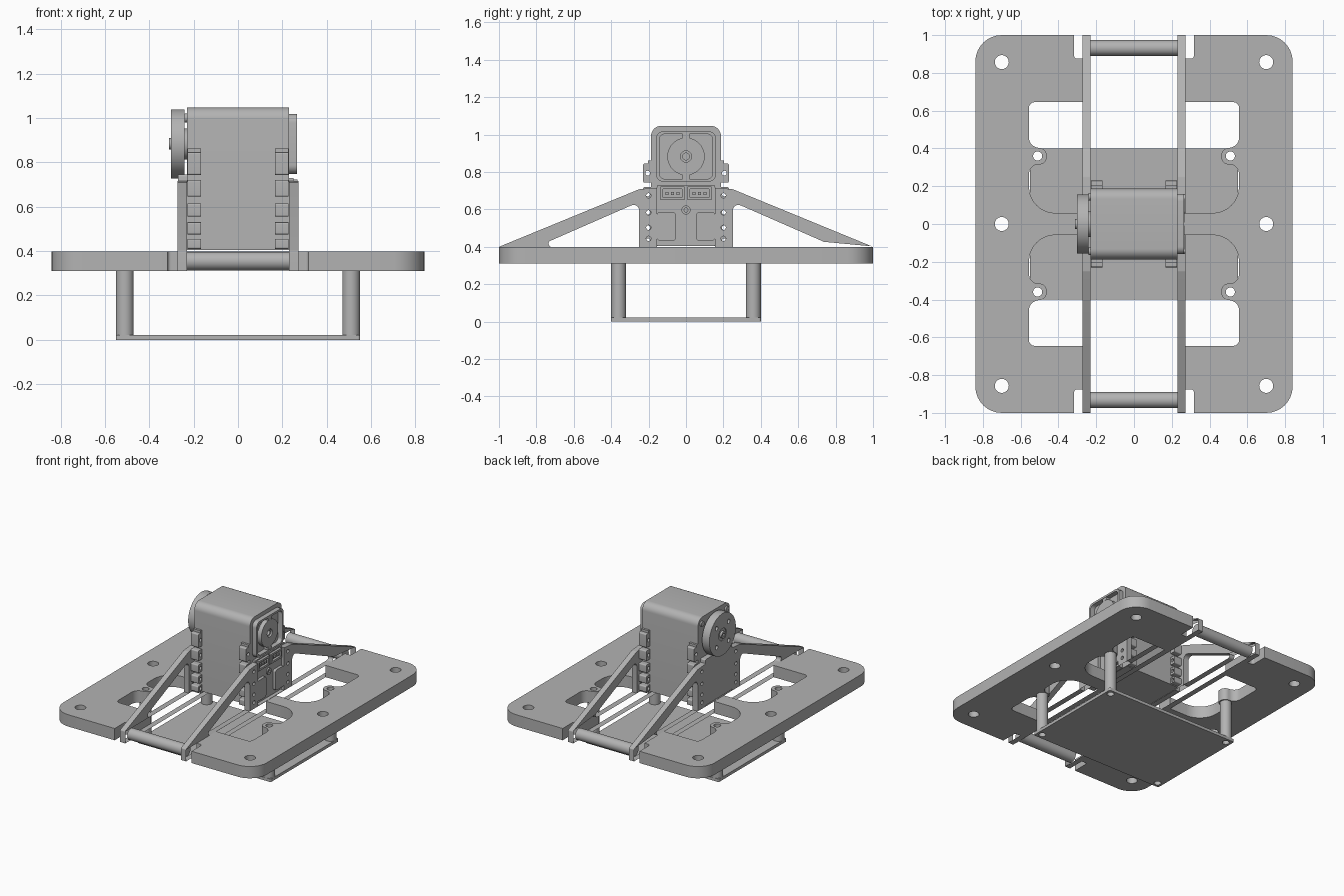
import bpy, bmesh, math
from mathutils import Matrix, Vector

cube = bpy.data.objects.get("Cube")
if cube:
    bpy.data.objects.remove(cube, do_unlink=True)

grey = bpy.data.materials.new("plain grey")
grey.use_nodes = True
grey.diffuse_color = (0.45, 0.45, 0.45, 1)
grey.node_tree.nodes["Principled BSDF"].inputs["Base Color"].default_value = (0.45, 0.45, 0.45, 1)

# Local profile axes -> world: "z" keeps (x, y); "x" maps the profile to (y, z)
AXES = {"z": Matrix.Identity(4),
        "x": Matrix(((0, 0, 1, 0), (1, 0, 0, 0), (0, 1, 0, 0), (0, 0, 0, 1)))}


def circle(cx, cy, r, n=40):
    return [(cx + r * math.cos(math.tau * i / n), cy + r * math.sin(math.tau * i / n))
            for i in range(n)]


def rounded(pts, steps=8):
    """Outline from (x, y, corner radius) points."""
    out = []
    for i, (x, y, r) in enumerate(pts):
        p = Vector((x, y))
        if r == 0:
            out.append((x, y))
            continue
        a = (Vector(pts[i - 1][:2]) - p).normalized()
        b = (Vector(pts[(i + 1) % len(pts)][:2]) - p).normalized()
        half = a.angle(b) / 2
        centre = p + (a + b).normalized() * (r / math.sin(half))
        s = p + a * (r / math.tan(half)) - centre
        e = p + b * (r / math.tan(half)) - centre
        sweep = s.angle_signed(e)
        for k in range(steps + 1):
            t = -sweep * k / steps
            out.append((centre.x + s.x * math.cos(t) - s.y * math.sin(t),
                        centre.y + s.x * math.sin(t) + s.y * math.cos(t)))
    return out


def rect(x0, x1, y0, y1, r=0):
    return rounded([(x0, y0, r), (x1, y0, r), (x1, y1, r), (x0, y1, r)])


def prism(name, axis, lo, hi, *loops):
    """Extrude an outline (first loop) with holes (other loops) from lo to hi."""
    curve = bpy.data.curves.new(name, "CURVE")
    curve.dimensions = "2D"
    curve.fill_mode = "BOTH"
    curve.extrude = (hi - lo) / 2
    for loop in loops:
        s = curve.splines.new("POLY")
        s.points.add(len(loop) - 1)
        for pt, (x, y) in zip(s.points, loop):
            pt.co = (x, y, 0, 1)
        s.use_cyclic_u = True
    temp = bpy.data.objects.new(name + "_profile", curve)
    bpy.context.collection.objects.link(temp)
    dg = bpy.context.evaluated_depsgraph_get()
    mesh = bpy.data.meshes.new_from_object(temp.evaluated_get(dg))
    bpy.data.objects.remove(temp, do_unlink=True)
    mesh.transform(AXES[axis] @ Matrix.Translation((0, 0, (lo + hi) / 2)))
    bm = bmesh.new()
    bm.from_mesh(mesh)
    bmesh.ops.remove_doubles(bm, verts=bm.verts, dist=1e-5)
    bmesh.ops.recalc_face_normals(bm, faces=bm.faces)
    bm.to_mesh(mesh)
    bm.free()
    mesh.materials.clear()
    mesh.materials.append(grey)
    ob = bpy.data.objects.new(name, mesh)
    bpy.context.collection.objects.link(ob)
    bpy.ops.object.select_all(action="DESELECT")
    ob.select_set(True)
    bpy.context.view_layer.objects.active = ob
    bpy.ops.object.shade_smooth_by_angle(angle=math.radians(30))
    return ob


SIDES = (("left", 1), ("right", -1))
CORNERS = [(sx * 0.51, sy * 0.36) for sx in (1, -1) for sy in (1, -1)]

# Deck halves: C-shaped outlines with lobed windows and post bosses
upper = [(0.84, 1, 0.14), (0.317, 1, 0), (0.317, 0.875, 0.015), (0.27, 0.875, 0),
         (0.27, 0.645, 0), (0.556, 0.645, 0.03), (0.556, 0.403, 0.055),
         (0.462, 0.403, 0.04), (0.462, 0.315, 0.04), (0.556, 0.315, 0.05),
         (0.556, 0.058, 0.14), (0.27, 0.058, 0)]
deck = upper + [(x, -y, r) for x, y, r in reversed(upper)]
for side, s in SIDES:
    holes = [circle(s * 0.7, y, 0.037) for y in (-0.857, 0, 0.857)]
    holes += [circle(x, y, 0.024) for x, y in CORNERS if x * s > 0]
    prism(side + "_deck", "z", 0.31, 0.398,
          rounded([(s * x, y, r) for x, y, r in deck]), *holes)

# Bottom plate and its hollow posts
prism("bottom_plate", "z", 0, 0.022, rect(-0.55, 0.55, -0.4, 0.4, 0.01),
      *[circle(x, y, 0.024) for x, y in CORNERS])
for x, y in CORNERS:
    prism("post", "z", 0.022, 0.31, circle(x, y, 0.04), circle(x, y, 0.024))

# Side frames: triangular trusses with a central slot for the motor
half = [(1, 0.31, 0), (1, 0.4, 0.01), (0.25, 0.708, 0.02), (0.155, 0.716, 0), (0.155, 0.4, 0)]
frame = half + [(-y, z, r) for y, z, r in reversed(half)]
truss = [(0.25, 0.397, 0), (0.75, 0.397, 0.02), (0.73, 0.43, 0.015), (0.25, 0.64, 0.03)]
bolts = [circle(m * 0.2, z, 0.013, 16) for m in (1, -1) for z in (0.674, 0.583, 0.503, 0.444)]
for side, s in SIDES:
    lo, hi = sorted((s * 0.23, s * 0.272))
    prism(side + "_side_frame", "x", lo, hi, rounded(frame),
          *[rounded([(m * y, z, r) for y, z, r in truss]) for m in (1, -1)], *bolts)

# Cross rods at both ends
for name, y in (("front_rod", -0.932), ("back_rod", 0.932)):
    prism(name, "x", -0.232, 0.232, circle(y, 0.355, 0.042))

# Motor body and its slotted mounting lugs
prism("motor_body", "x", -0.23, 0.23,
      rounded([(-0.187, 0.405, 0), (0.187, 0.405, 0), (0.187, 1.047, 0.055), (-0.187, 1.047, 0.055)]))
LUGS = ((0.743, 0.845), (0.645, 0.72), (0.555, 0.615), (0.475, 0.53), (0.41, 0.455))
for z0, z1 in LUGS:
    for m in (1, -1):
        y0, y1 = sorted((m * 0.17, m * 0.229))
        for s in (1, -1):
            lo, hi = sorted((s * 0.167, s * 0.228))
            prism("mounting_lug", "x", lo, hi, rect(y0, y1, z0, z1, 0.008),
                  circle(m * 0.205, (z0 + z1) / 2, 0.013, 16))
            if z0 > 0.7:
                prism("lug_step", "x", lo, hi, rect(*sorted((m * 0.18, m * 0.203)), 0.84, 0.862))

# Idler side: lower cover, rim, idler disc
prism("idler_cover", "x", 0.229, 0.25, rect(-0.155, 0.155, 0.405, 0.73, 0.005))
prism("idler_rim", "x", 0.229, 0.265, rect(-0.16, 0.16, 0.748, 1.018, 0.04),
      rect(-0.143, 0.143, 0.763, 1.003, 0.03))
prism("idler_disc", "x", 0.229, 0.262, circle(0, 0.883, 0.1), circle(0, 0.883, 0.03))
prism("idler_hub", "x", 0.229, 0.25, circle(0, 0.883, 0.06), circle(0, 0.883, 0.018))
for z in (0.768, 0.998):
    prism("idler_tab", "x", 0.229, 0.262, rect(-0.02, 0.02, z - 0.015, z + 0.015))

# Sockets, side pads and screw on the idler cover
for m in (1, -1):
    y = m * 0.072
    prism("socket", "x", 0.25, 0.268, rect(y - 0.064, y + 0.064, 0.65, 0.722),
          rect(y - 0.05, y + 0.05, 0.665, 0.708))
    for k in (-1, 0, 1):
        prism("socket_pin", "x", 0.25, 0.264, rect(y + k * 0.03 - 0.008, y + k * 0.03 + 0.008, 0.676, 0.694))
    prism("side_pad", "x", 0.25, 0.272, rect(m * 0.105 - 0.05, m * 0.105 + 0.05, 0.433, 0.585, 0.015))
prism("cover_screw", "x", 0.25, 0.26, circle(0, 0.597, 0.024, 24), circle(0, 0.597, 0.011, 6))

# Output side: lower cover, shaft and horn with bolt holes
prism("output_cover", "x", -0.27, -0.229, rect(-0.155, 0.155, 0.405, 0.745, 0.01))
prism("output_shaft", "x", -0.246, -0.229, circle(0, 0.883, 0.07))
prism("horn", "x", -0.302, -0.242, circle(0, 0.883, 0.156, 56), circle(0, 0.883, 0.045),
      *[circle(0.1 * math.cos(a * math.pi / 4), 0.883 + 0.1 * math.sin(a * math.pi / 4), 0.016, 16)
        for a in (1, 3, 5, 7)])
prism("horn_hub", "x", -0.296, -0.24, circle(0, 0.883, 0.047))
prism("horn_screw", "x", -0.312, -0.29, circle(0, 0.883, 0.026, 24), circle(0, 0.883, 0.012, 6))
for m in (1, -1):
    prism("corner_screw", "x", -0.242, -0.22, circle(m * 0.145, 1.0, 0.02, 20))
